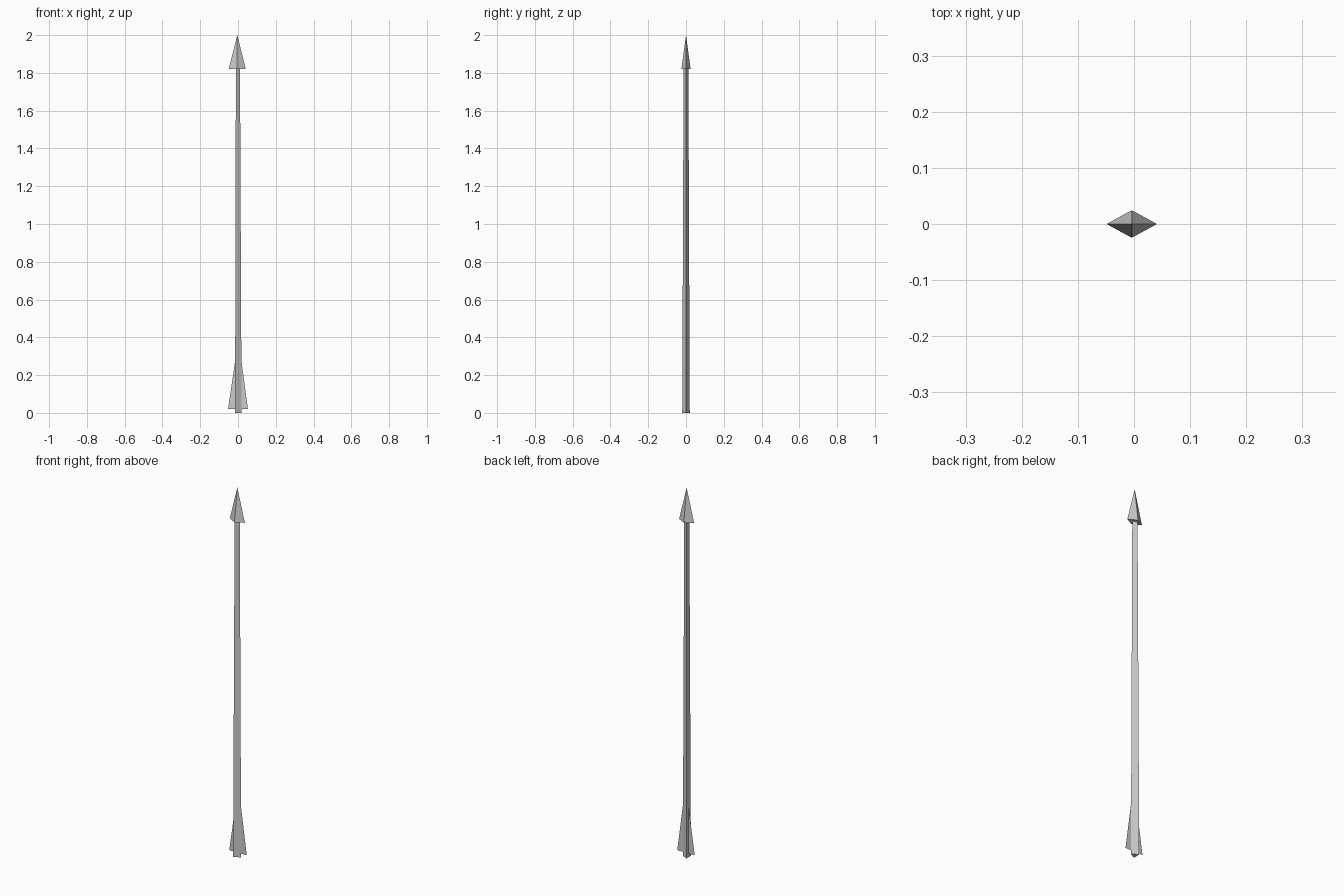
import bpy, bmesh

if "Cube" in bpy.data.objects:
    bpy.data.objects.remove(bpy.data.objects["Cube"])

CX = -0.004  # axis of shaft and head


def cone(name, sides, r1, r2, z0, z1, scale=(1, 1)):
    bpy.ops.mesh.primitive_cone_add(vertices=sides, radius1=r1, radius2=r2, depth=z1 - z0)
    ob = bpy.context.object
    ob.name = name
    # put the first corner on +x whatever the primitive's own start angle
    bm = bmesh.new()
    bm.from_mesh(ob.data)
    for v in bm.verts:
        x, y = v.co.y, -v.co.x
        v.co = (CX + x * scale[0], y * scale[1], v.co.z + (z0 + z1) / 2)
    bm.to_mesh(ob.data)
    bm.free()
    ob.location = (0, 0, 0)
    return ob


# three-sided tapering shaft, one corner towards +x
cone("shaft", 3, 0.023, 0.0145, 0.0, 1.84)

# flattened four-sided point
cone("arrowhead", 4, 1.0, 0.0, 1.82, 2.0, (0.045, 0.0245))

# thin triangular flight feathers on both sides
for name, tip, root in (("left_feather", -0.0525, -0.013), ("right_feather", 0.0525, 0.016)):
    me = bpy.data.meshes.new(name)
    me.from_pydata([(tip, 0, 0.02), (CX, 0, 0.02), (CX, 0, 0.30), (root, 0, 0.29)],
                   [], [(0, 1, 2, 3)])
    bpy.context.collection.objects.link(bpy.data.objects.new(name, me))
